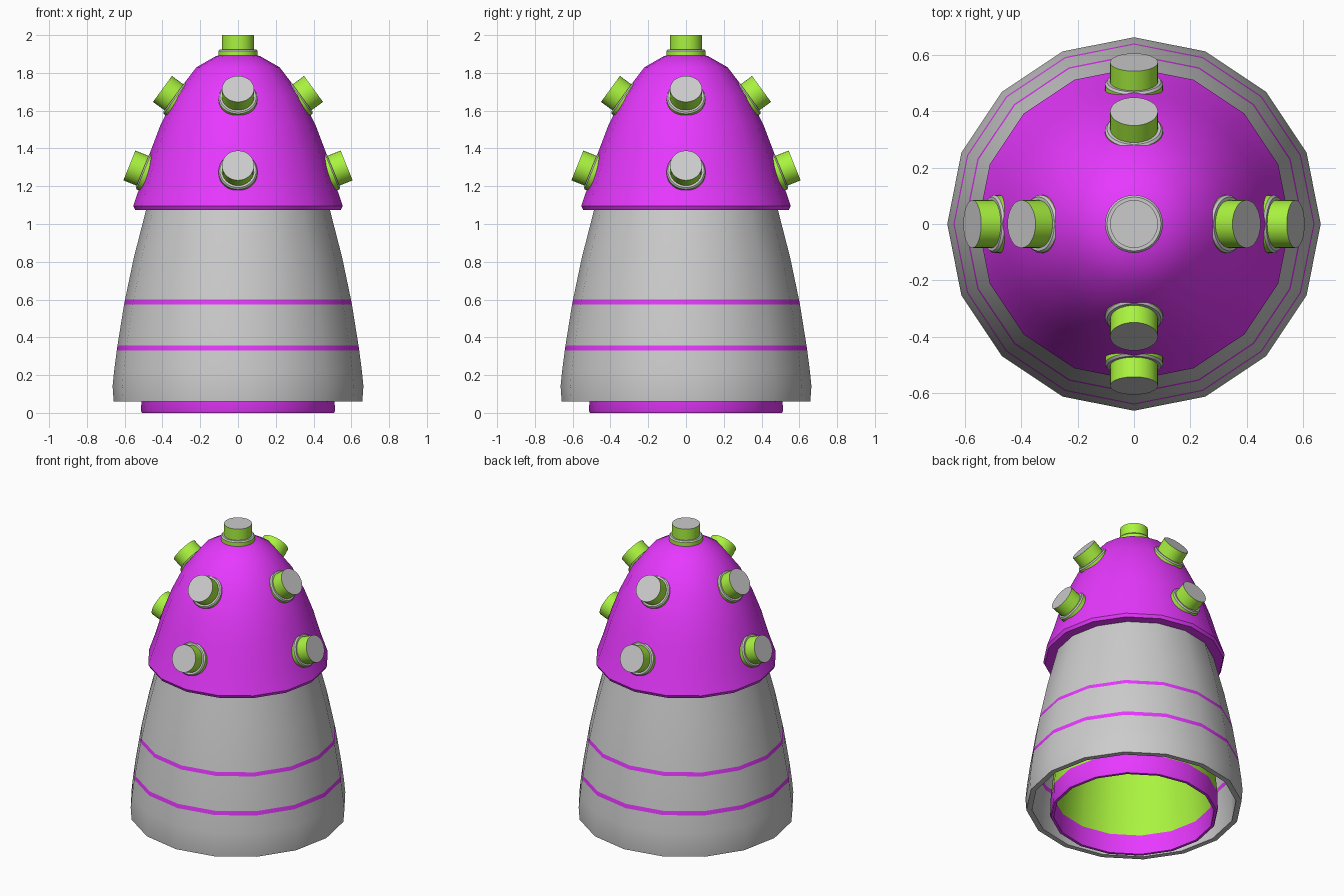
import bpy, math
from mathutils import Vector

if "Cube" in bpy.data.objects:
    bpy.data.objects.remove(bpy.data.objects["Cube"])


def material(name, rgb):
    m = bpy.data.materials.new(name)
    m.diffuse_color = (*rgb, 1)
    m.use_nodes = True
    m.node_tree.nodes["Principled BSDF"].inputs["Base Color"].default_value = m.diffuse_color
    return m


GREY = material("grey", (0.8, 0.8, 0.8))
PURPLE = material("purple", (0.8, 0.04, 1.0))
GREEN = material("green", (0.4, 0.9, 0.05))
MATS = [GREY, PURPLE, GREEN]


def lathe(name, profile, sides, angle=35):
    """Spin (radius, z, material of the band after this point) about z; radius 0 makes a pole."""
    verts, faces, mats, rings = [], [], [], []
    for r, z, _ in profile:
        n = 1 if r == 0 else sides
        rings.append([len(verts) + i % n for i in range(sides)])
        for i in range(n):
            a = math.tau * i / sides
            verts.append((r * math.cos(a), r * math.sin(a), z))
    for k in range(len(profile) - 1):
        lo, hi = rings[k], rings[k + 1]
        for i in range(sides):
            j = (i + 1) % sides
            faces.append(list(dict.fromkeys((lo[i], lo[j], hi[j], hi[i]))))
            mats.append(profile[k][2])
    me = bpy.data.meshes.new(name)
    me.from_pydata(verts, [], faces)
    for m in MATS:
        me.materials.append(m)
    me.polygons.foreach_set("material_index", mats)
    ob = bpy.data.objects.new(name, me)
    bpy.context.collection.objects.link(ob)
    bpy.ops.object.select_all(action='DESELECT')
    ob.select_set(True)
    bpy.context.view_layer.objects.active = ob
    bpy.ops.object.shade_smooth_by_angle(angle=math.radians(angle))
    return ob


# Hollow skirt with two painted bands, inside and out
outer = [(0.658, 0.06, 0), (0.664, 0.14, 0), (0.656, 0.22, 0), (0.642, 0.33, 1),
         (0.638, 0.357, 0), (0.603, 0.575, 1), (0.598, 0.60, 0), (0.552, 0.82, 0),
         (0.475, 1.12, 0)]
inner = [(0.44, 1.12, 0), (0.516, 0.82, 0), (0.562, 0.60, 1), (0.567, 0.575, 0),
         (0.602, 0.357, 1), (0.606, 0.33, 0), (0.622, 0.20, 0), (0.624, 0.06, 0),
         (0.658, 0.06, 0)]
lathe("body_skirt", outer + inner, 16)

# Dome cap with a flat overhanging underside
lathe("dome_cap", [(0.44, 1.075, 1), (0.545, 1.075, 1), (0.555, 1.095, 1),
                   (0.512, 1.22, 1), (0.465, 1.38, 1), (0.412, 1.52, 1),
                   (0.335, 1.68, 1), (0.22, 1.83, 1), (0.115, 1.89, 1),
                   (0, 1.905, 1)], 16)

# Open nozzle: purple lip, green liner
lathe("nozzle", [(0.43, 0.95, 2), (0.51, 0.13, 1), (0.513, 0.01, 1), (0.508, 0.0, 1),
                 (0.49, 0.0, 1), (0.488, 0.13, 2), (0.41, 0.93, 2), (0, 0.93, 2)], 16)

# Studs: flange, barrel and grey end cap, all sharing one mesh
stud = lathe("stud_top", [(0, -0.115, 2), (0.103, -0.115, 2), (0.103, -0.083, 0),
                          (0.096, -0.075, 0), (0.085, -0.075, 2), (0.085, 0, 0),
                          (0, 0, 0)], 32)
stud.location.z = 2
for row, r, z, tilt in (("upper", 0.40, 1.715, 36), ("lower", 0.575, 1.31, 22)):
    for k, side in enumerate(("right", "back", "left", "front")):
        a, e = k * math.pi / 2, math.radians(tilt)
        ob = bpy.data.objects.new(f"stud_{row}_{side}", stud.data)
        ob.modifiers.clear()
        axis = Vector((math.cos(a) * math.cos(e), math.sin(a) * math.cos(e), math.sin(e)))
        ob.location = (r * math.cos(a), r * math.sin(a), z)
        ob.rotation_euler = axis.to_track_quat('Z', 'Y').to_euler()
        bpy.context.collection.objects.link(ob)
